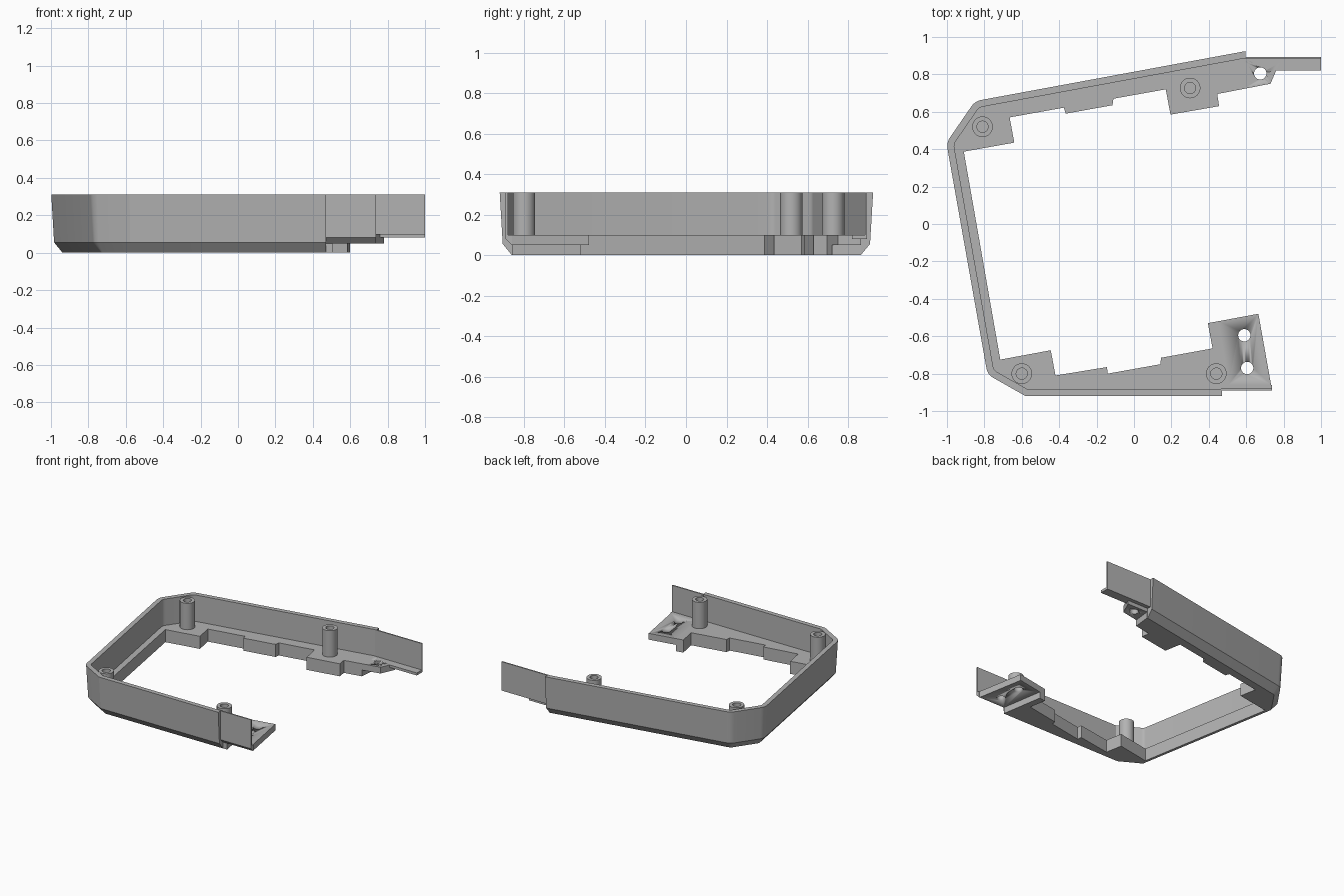
import bpy, bmesh, math
from mathutils import Vector

cube = bpy.data.objects.get("Cube")
if cube:
    bpy.data.objects.remove(cube, do_unlink=True)

grey = bpy.data.materials.new("plain grey")
grey.use_nodes = True
grey.diffuse_color = (0.45, 0.45, 0.45, 1)
grey.node_tree.nodes["Principled BSDF"].inputs["Base Color"].default_value = (0.45, 0.45, 0.45, 1)


def finish(bm, name):
    bmesh.ops.recalc_face_normals(bm, faces=bm.faces)
    mesh = bpy.data.meshes.new(name)
    bm.to_mesh(mesh)
    bm.free()
    mesh.materials.append(grey)
    obj = bpy.data.objects.new(name, mesh)
    bpy.context.collection.objects.link(obj)
    bpy.ops.object.select_all(action='DESELECT')
    obj.select_set(True)
    bpy.context.view_layer.objects.active = obj
    bpy.ops.object.shade_smooth_by_angle(angle=math.radians(25))
    return obj


def prism(name, outline, low, high):
    bm = bmesh.new()
    face = bm.faces.new([bm.verts.new((p[0], p[1], low)) for p in outline])
    new = bmesh.ops.extrude_face_region(bm, geom=[face])["geom"]
    top = [v for v in new if isinstance(v, bmesh.types.BMVert)]
    bmesh.ops.translate(bm, verts=top, vec=(0, 0, high - low))
    return finish(bm, name)


def round_corners(points, size):
    """Replace inner corners with short curves; the last corner stays sharp."""
    pts = [Vector(p) for p in points]
    out = [pts[0]]
    for a, b, c in zip(pts, pts[1:-2], pts[2:]):
        start, end = b + (a - b).normalized() * size, b + (c - b).normalized() * size
        for i in range(6):
            t = i / 5
            out.append(start * (1 - t) ** 2 + b * 2 * t * (1 - t) + end * t * t)
    return out + pts[-2:]


def inset(path, d):
    """Shift an open path to its left with mitred corners; ends are cut along y."""
    pts = [Vector(p) for p in path]
    normals = []
    for a, b in zip(pts, pts[1:]):
        e = (b - a).normalized()
        normals.append(Vector((-e.y, e.x)))
    shifts = [Vector((0, 1 / normals[0].y))]
    for m, n in zip(normals, normals[1:]):
        shifts.append((m + n) / (1 + m.dot(n)))
    shifts.append(Vector((0, 1 / normals[-1].y)))
    return [p + s * d for p, s in zip(pts, shifts)]


def sweep(name, path, section):
    """Carry a closed (inset, height) section along a path."""
    bm = bmesh.new()
    rails = [[bm.verts.new((p.x, p.y, z)) for p in inset(path, d)] for d, z in section]
    for r, s in zip(rails, rails[1:] + rails[:1]):
        for i in range(len(r) - 1):
            bm.faces.new((r[i], r[i + 1], s[i + 1], s[i]))
    for end in (0, -1):
        bm.faces.new([r[end] for r in rails])
    return finish(bm, name)


def boss(name, x, y):
    bm = bmesh.new()
    profile = [(0.055, 0.1), (0.055, 0.31), (0.03, 0.31), (0.03, 0.11)]
    n = 32
    rings = [[bm.verts.new((x + r * math.cos(math.tau * i / n),
                            y + r * math.sin(math.tau * i / n), z)) for i in range(n)]
             for r, z in profile]
    for a, b in zip(rings, rings[1:]):
        for i in range(n):
            j = (i + 1) % n
            bm.faces.new((a[i], a[j], b[j], b[i]))
    bm.faces.new(rings[-1])
    bm.faces.new(rings[0])
    return finish(bm, name)


def drill(obj, x, y, radius=0.033):
    circle = [(x + radius * math.cos(math.tau * i / 32),
               y + radius * math.sin(math.tau * i / 32)) for i in range(32)]
    cutter = prism("hole_cutter", circle, 0.0, 0.2)
    cutter.hide_render = True
    mod = obj.modifiers.new("hole", 'BOOLEAN')
    mod.object = cutter
    mod.solver = 'EXACT'
    bpy.context.view_layer.objects.active = obj
    bpy.ops.object.modifier_apply(modifier=mod.name)
    bpy.data.objects.remove(cutter, do_unlink=True)


# Outer wall with tapered side and chamfered foot
path = round_corners([(0.595, 0.924), (-0.85, 0.657), (-1.003, 0.435),
                      (-0.783, -0.805), (-0.58, -0.92), (0.47, -0.92)], 0.035)
sweep("outer_wall", path, [(0, 0.31), (0.015, 0.055), (0.06, 0), (0.06, 0.1),
                           (0.037, 0.1), (0.037, 0.31)])

# Floor rim with stepped inner edge, listed from front to back
inner_edge = [(0.505, -0.86), (0.45, -0.52), (0.395, -0.53), (0.42, -0.665),
              (0.145, -0.715), (0.14, -0.75), (-0.14, -0.8), (-0.145, -0.765),
              (-0.42, -0.81), (-0.445, -0.675), (-0.715, -0.725), (-0.91, 0.387),
              (-0.64, 0.435), (-0.665, 0.57), (-0.375, 0.622), (-0.365, 0.59),
              (-0.115, 0.635), (-0.11, 0.67), (0.17, 0.72), (0.195, 0.585),
              (0.455, 0.63), (0.445, 0.695), (0.585, 0.722), (0.6, 0.863)]
prism("floor_rim", inset(path, 0.06) + [Vector(p) for p in inner_edge], 0, 0.1)

# Thin mounting flanges with screw holes
front_flange = prism("front_flange", [(0.505, -0.86), (0.733, -0.86),
                                      (0.665, -0.48), (0.45, -0.52)], 0.05, 0.1)
drill(front_flange, 0.59, -0.595)
drill(front_flange, 0.605, -0.77)
back_flange = prism("back_flange", [(0.6, 0.863), (0.585, 0.722), (0.73, 0.75),
                                    (0.76, 0.82), (0.78, 0.863)], 0.05, 0.1)
drill(back_flange, 0.675, 0.805)

# Thin overlapping lips that continue the wall
sweep("front_lip", [(0.465, -0.89), (0.738, -0.89)],
      [(0, 0.31), (0, 0.08), (0.03, 0.05), (0.03, 0.1), (0.01, 0.1), (0.01, 0.31)])
back_lip = sweep("back_lip", [(1, 0.893), (0.76, 0.893), (0.59, 0.893)],
                 [(0, 0.31), (0, 0.08), (0.073, 0.08), (0.073, 0.1), (0.01, 0.1), (0.01, 0.31)])
drill(back_lip, 0.675, 0.805)

# Hollow screw bosses
for name, x, y in (("back_left_boss", 0.3, 0.727), ("back_right_boss", -0.81, 0.52),
                   ("front_right_boss", -0.6, -0.8), ("front_left_boss", 0.44, -0.8)):
    boss(name, x, y)
